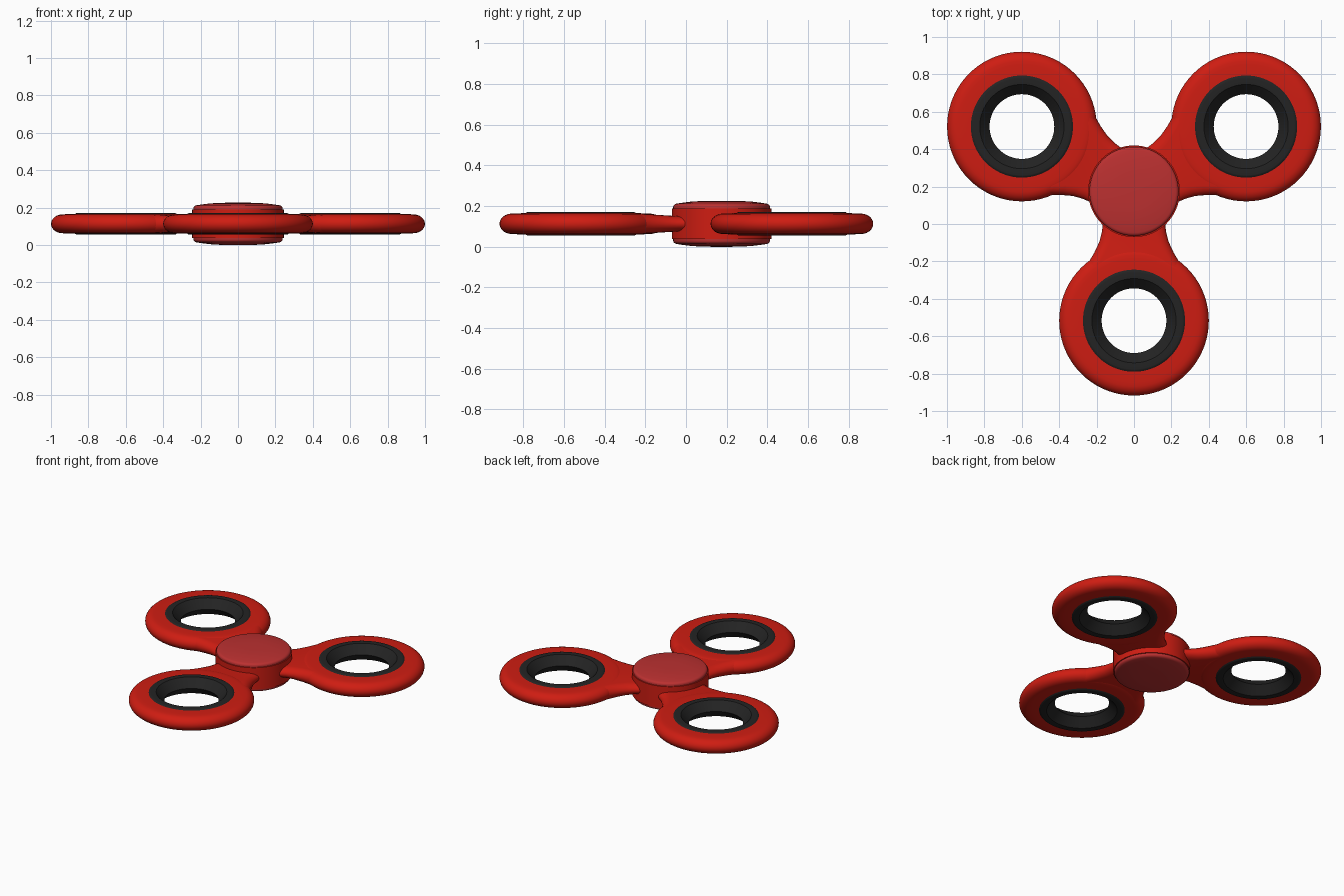
import bpy, bmesh, math

if "Cube" in bpy.data.objects:
    bpy.data.objects.remove(bpy.data.objects["Cube"])

HUB = (0, 0.175)
ZC = 0.113          # mid-plane height
ARM = 0.692         # hub centre to lobe centre


def material(name, col):
    m = bpy.data.materials.new(name)
    m.diffuse_color = (*col, 1)
    m.use_nodes = True
    m.node_tree.nodes["Principled BSDF"].inputs["Base Color"].default_value = m.diffuse_color
    return m


RED = material("red plastic", (0.62, 0.012, 0.006))
CAP = material("cap red", (0.50, 0.03, 0.03))
BLACK = material("black rubber", (0.017, 0.017, 0.017))


def finish(bm, name, mat, loc, rot=0):
    bmesh.ops.remove_doubles(bm, verts=bm.verts, dist=1e-5)
    bmesh.ops.recalc_face_normals(bm, faces=bm.faces)
    me = bpy.data.meshes.new(name)
    bm.to_mesh(me)
    bm.free()
    ob = bpy.data.objects.new(name, me)
    bpy.context.collection.objects.link(ob)
    me.materials.append(mat)
    ob.location = loc
    ob.rotation_euler.z = rot
    bpy.context.view_layer.objects.active = ob
    ob.select_set(True)
    bpy.ops.object.shade_smooth_by_angle(angle=math.radians(40))
    ob.select_set(False)
    return ob


def revolve(name, profile, mat, loc, closed=True, n=72):
    bm = bmesh.new()
    vs = [bm.verts.new((r, 0, z)) for r, z in profile]
    pairs = list(zip(vs, vs[1:])) + ([(vs[-1], vs[0])] if closed else [])
    geom = vs + [bm.edges.new(p) for p in pairs]
    bmesh.ops.spin(bm, geom=geom, cent=(0, 0, 0), axis=(0, 0, 1),
                   angle=2 * math.pi, steps=n)
    return finish(bm, name, mat, loc)


def mirror_z(half):
    return half + [(r, -z) for r, z in reversed(half) if z > 0]


def arc(cr, cz, rx, rz, a0, a1, n=8):
    return [(cr + rx * math.cos(math.radians(a0 + (a1 - a0) * i / n)),
             cz + rz * math.sin(math.radians(a0 + (a1 - a0) * i / n))) for i in range(n + 1)]


def neck(name, loc, rot):
    # lofted bridge: distance from hub, half width, half thickness
    stations = [(0.08, 0.165, 0.034), (0.17, 0.166, 0.036), (0.22, 0.172, 0.038),
                (0.27, 0.185, 0.041), (0.33, 0.213, 0.045), (0.38, 0.243, 0.048),
                (0.44, 0.292, 0.049)]
    bm = bmesh.new()
    rings = []
    for d, w, h in stations:
        e = 0.06
        half = arc(w - e, 0, e, h, -90, 90, 10)
        pts = half + [(-y, z) for y, z in reversed(half)]
        rings.append([bm.verts.new((d, y, z)) for y, z in pts])
    for a, b in zip(rings, rings[1:]):
        for i in range(len(a)):
            j = (i + 1) % len(a)
            bm.faces.new((a[i], a[j], b[j], b[i]))
    bm.faces.new(rings[0])
    bm.faces.new(rings[-1])
    return finish(bm, name, RED, loc, rot)


# three lobes with rubber rings and necks
lobe = mirror_z([(0.255, 0.052), (0.29, 0.052), (0.33, 0.051)] + arc(0.34, 0, 0.06, 0.05, 80, 0))
ring = mirror_z([(0.273, 0.0), (0.273, 0.052)] + arc(0.259, 0.046, 0.014, 0.012, 45, 90, 3)
                + arc(0.235, 0, 0.062, 0.058, 90, 180, 10)[:-1] + [(0.173, 0.0)])
for i, deg in enumerate((30, 150, 270)):
    a = math.radians(deg)
    loc = (ARM * math.cos(a), HUB[1] + ARM * math.sin(a), ZC)
    revolve(f"lobe_{i + 1}", lobe, RED, loc)
    # closed outline: upper half then mirrored lower half
    top = [p for p in ring if p[1] > 1e-4]
    low = [(r, -z) for r, z in reversed(top[:len(top) // 2])]
    revolve(f"rubber_ring_{i + 1}",
            top[:len(top) // 2] + [(0.173, 0)] + low, BLACK, loc)
    neck(f"neck_{i + 1}", (HUB[0], HUB[1], ZC), a)

# central hub barrel
centre = (HUB[0], HUB[1], ZC)
revolve("hub", [(0, 0.076), (0.245, 0.076), (0.245, -0.076), (0, -0.076)],
        RED, centre, closed=False)

# domed finger caps, top and bottom
for name, s in (("top_cap", 1), ("bottom_cap", -1)):
    prof = [(0, 0.07), (0.238, 0.07), (0.238, 0.083)] + \
        arc(0.215, 0.083, 0.023, 0.017, 20, 75, 5) + \
        [(0.19, 0.104), (0.15, 0.109), (0.10, 0.112), (0.05, 0.113), (0, 0.113)]
    revolve(name, [(r, s * z) for r, z in prof], CAP, centre, closed=False)
